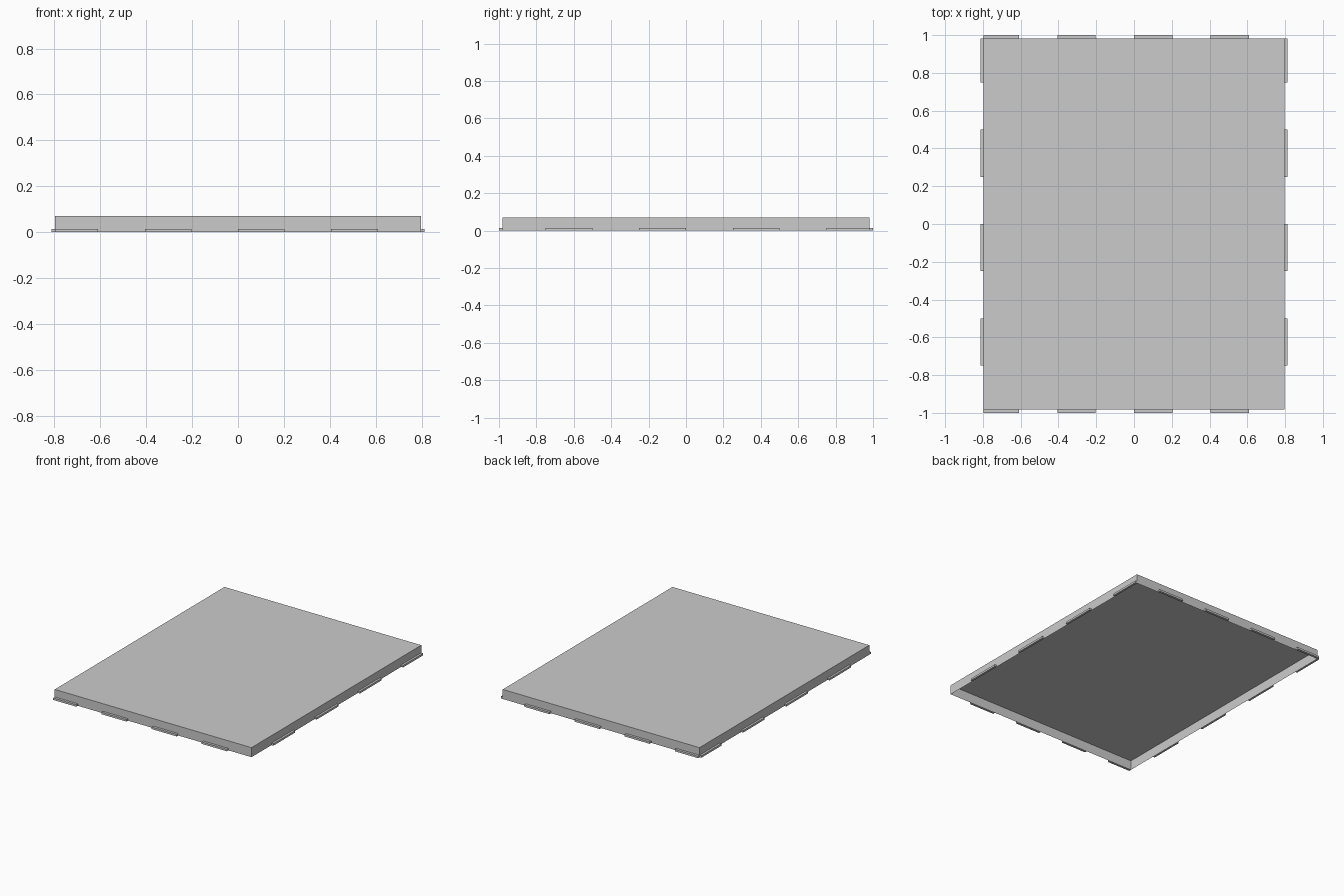
import bpy, bmesh

if "Cube" in bpy.data.objects:
    bpy.data.objects.remove(bpy.data.objects["Cube"])

W, D, H = 0.797, 0.982, 0.07      # half width, half depth, height of the lid
TW, TD, TH = 0.8125, 1.0, 0.0145  # outer reach and height of the tabs


def box(name, lo, hi, drop):
    """Thin-skinned box; faces whose normal matches one in drop are left open."""
    bm = bmesh.new()
    bmesh.ops.create_cube(bm, size=1)
    for v in bm.verts:
        v.co = [lo[i] + (v.co[i] + 0.5) * (hi[i] - lo[i]) for i in range(3)]
    bm.normal_update()
    gone = [f for f in bm.faces
            if any(sum(a * b for a, b in zip(f.normal, d)) > 0.9 for d in drop)]
    bmesh.ops.delete(bm, geom=gone, context='FACES')
    me = bpy.data.meshes.new(name)
    bm.to_mesh(me)
    bm.free()
    ob = bpy.data.objects.new(name, me)
    bpy.context.collection.objects.link(ob)
    return ob


# Lid: single sheet, open underneath
box("lid", (-W, -D, 0), (W, D, H), [(0, 0, -1)])

# Rim tabs: every other eighth of each side, open where they meet the wall
for i in range(4):
    x0 = -TW + i * TW / 2
    y0 = -0.75 + i * 0.5
    xa, xb = max(x0, -W), x0 + TW / 4
    ya, yb = y0, min(y0 + 0.25, D)
    box(f"front_tab_{i}", (xa, -TD, 0), (xb, -D, TH), [(0, 1, 0)])
    box(f"back_tab_{i}", (xa, D, 0), (xb, TD, TH), [(0, -1, 0)])
    # side tabs
    box(f"left_tab_{i}", (-TW, ya, 0), (-W, ya + 0.25 if i < 3 else yb, TH), [(1, 0, 0)])
    box(f"right_tab_{i}", (W, ya, 0), (TW, ya + 0.25 if i < 3 else yb, TH), [(-1, 0, 0)])
